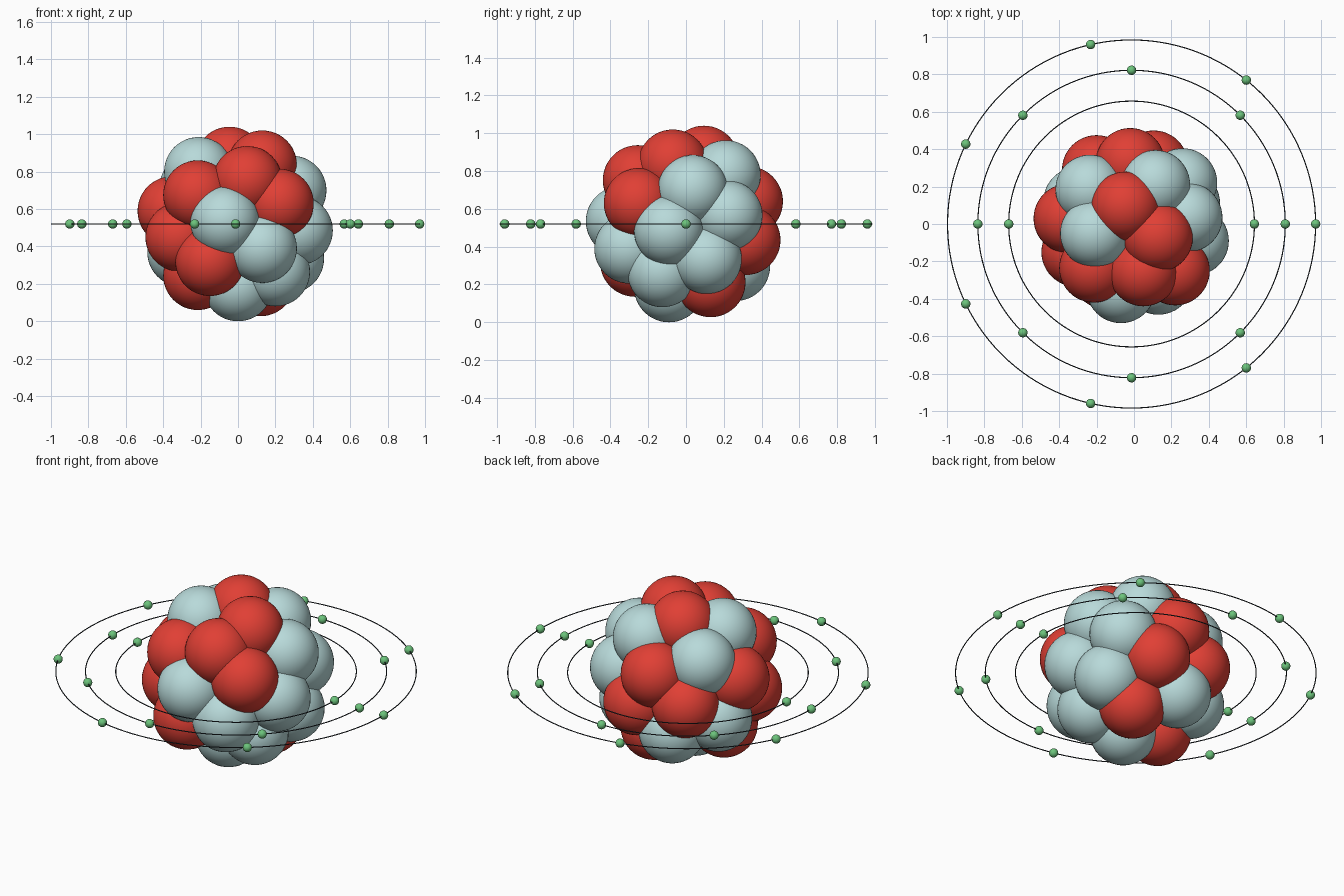
import bpy
from math import sin, cos, tau

if "Cube" in bpy.data.objects:
    bpy.data.objects.remove(bpy.data.objects["Cube"])

CX, CZ = -0.013, 0.52      # shared centre of rings and nucleus
R_NUC, R_EL, R_WIRE = 0.185, 0.025, 0.003


def material(name, rgb):
    m = bpy.data.materials.new(name)
    m.diffuse_color = (*rgb, 1)
    m.use_nodes = True
    m.node_tree.nodes["Principled BSDF"].inputs["Base Color"].default_value = m.diffuse_color
    return m


RED = material("proton_red", (0.75, 0.05, 0.035))
GREY = material("neutron_pale_blue", (0.48, 0.70, 0.70))
GREEN = material("electron_green", (0.15, 0.55, 0.2))
DARK = material("orbit_dark", (0.03, 0.04, 0.05))


def finish(name, mat):
    o = bpy.context.object
    o.name = name
    o.data.materials.append(mat)
    bpy.ops.object.shade_smooth()


def ball(name, loc, r, mat, seg):
    bpy.ops.mesh.primitive_uv_sphere_add(segments=seg, ring_count=seg // 2, radius=r, location=loc)
    finish(name, mat)


# Nucleus: protons and neutrons packed in a shell
protons = [
    (-.045, .095, .855), (.13, -.07, .835), (.05, -.255, .752), (-.215, -.235, .675),
    (.22, -.25, .63), (-.31, -.15, .45), (-.15, -.27, .32), (-.352, .03, .59),
    (-.215, -.055, .245), (.12, .13, .212), (.105, .315, .435), (-.02, .328, .64),
    (-.2, .29, .49),
]
neutrons = [
    (-.21, -.05, .80), (-.07, -.345, .535), (.13, -.30, .39), (.115, .21, .778),
    (.288, .035, .70), (.322, -.09, .485), (.26, .22, .565), (.275, .11, .335),
    (.2, -.125, .265), (0, -.09, .185), (-.235, .185, .715), (-.3, .12, .37),
    (-.09, .26, .297),
]
for i, p in enumerate(protons):
    ball(f"proton_{i + 1}", p, R_NUC, RED, 48)
for i, p in enumerate(neutrons):
    ball(f"neutron_{i + 1}", p, R_NUC, GREY, 48)

# Orbit rings with evenly spaced electrons
for k, (radius, count) in enumerate([(.657, 2), (.822, 8), (.984, 7)], 1):
    bpy.ops.mesh.primitive_torus_add(location=(CX, 0, CZ), major_radius=radius, minor_radius=R_WIRE,
                                     major_segments=128, minor_segments=8)
    finish(f"orbit_ring_{k}", DARK)
    for i in range(count):
        a = tau * i / count
        ball(f"electron_{k}_{i + 1}", (CX + radius * cos(a), radius * sin(a), CZ), R_EL, GREEN, 24)
